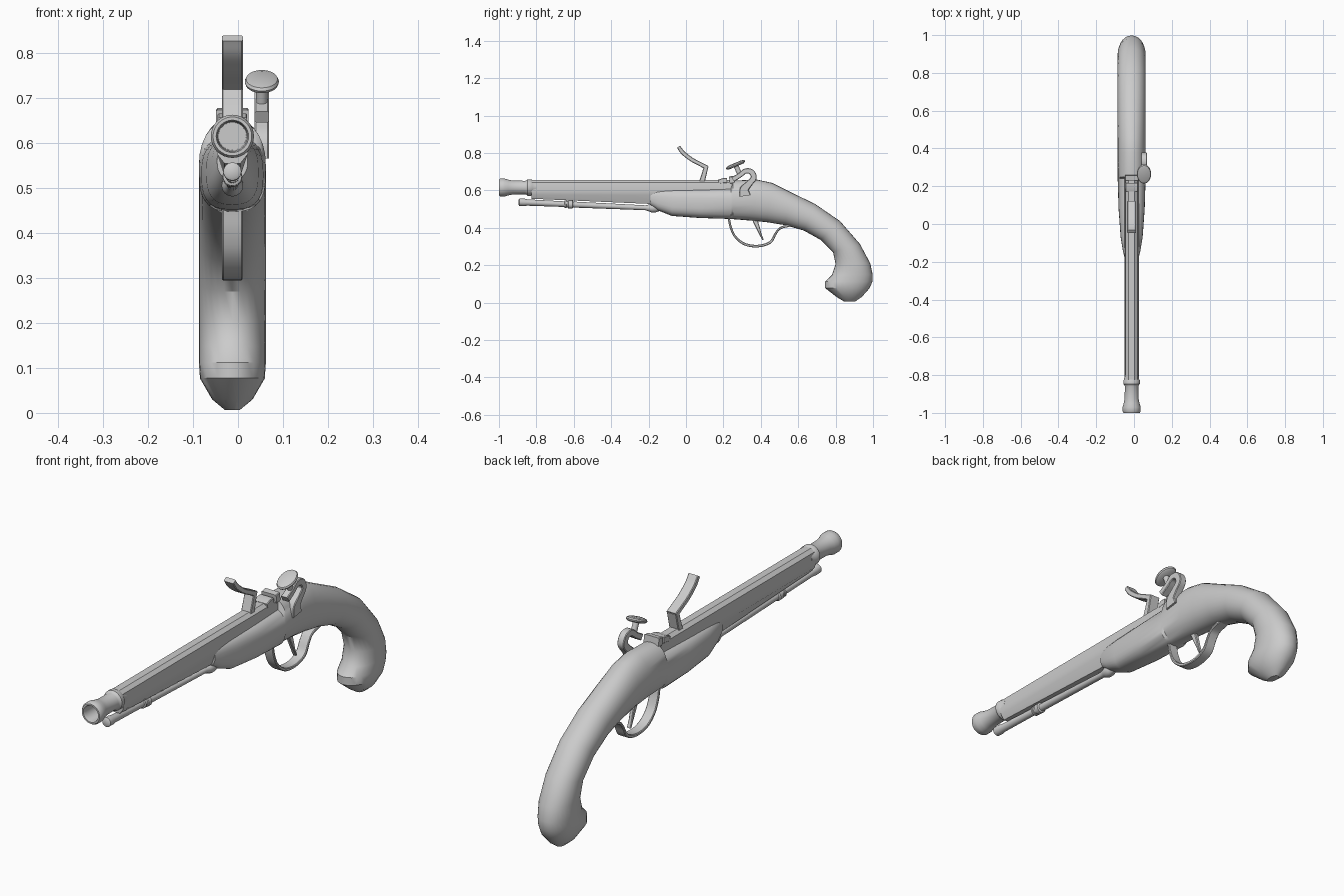
import bpy, bmesh, math
from mathutils import Vector

CX = -0.0125  # centre plane of the stock and barrel


def finish(name, bm, angle=35):
    bmesh.ops.remove_doubles(bm, verts=bm.verts, dist=1e-5)
    bmesh.ops.recalc_face_normals(bm, faces=bm.faces)
    me = bpy.data.meshes.new(name)
    bm.to_mesh(me)
    bm.free()
    ob = bpy.data.objects.new(name, me)
    bpy.context.collection.objects.link(ob)
    bpy.ops.object.select_all(action='DESELECT')
    ob.select_set(True)
    bpy.context.view_layer.objects.active = ob
    bpy.ops.object.shade_smooth_by_angle(angle=math.radians(angle))
    return ob


def loft(name, rings, angle=35):
    bm = bmesh.new()
    vs = [[bm.verts.new(p) for p in r] for r in rings]
    n = len(vs[0])
    for a, b in zip(vs, vs[1:]):
        for i in range(n):
            j = (i + 1) % n
            bm.faces.new((a[i], a[j], b[j], b[i]))
    bm.faces.new(vs[0])
    bm.faces.new(vs[-1])
    return finish(name, bm, angle)


def lathe(name, start, end, profile, seg=24):
    """Round part on an axis from start to end; profile is (distance, radius)."""
    a = Vector(start)
    d = (Vector(end) - a).normalized()
    u = d.cross(Vector((1, 0, 0))).normalized()
    w = d.cross(u)
    rings = [[a + d * t + (u * math.cos(k) + w * math.sin(k)) * r
              for k in (2 * math.pi * i / seg for i in range(seg))] for t, r in profile]
    return loft(name, rings)


def smooth_path(pts, sub=5):
    """Catmull-Rom through tuples of any length."""
    p = [Vector(q) for q in pts]
    p = [2 * p[0] - p[1]] + p + [2 * p[-1] - p[-2]]
    out = []
    for i in range(1, len(p) - 2):
        a, b, c, d = p[i - 1:i + 3]
        for s in range(sub):
            t = s / sub
            out.append(0.5 * (2 * b + (c - a) * t + (2 * a - 5 * b + 4 * c - d) * t * t
                              + (3 * b - a - 3 * c + d) * t ** 3))
    return out + [p[-2]]


def ribbon(name, pts, x, half, bevel=0.003, sub=5):
    """Bar swept along (y, z, half thickness) points in the side plane."""
    path = smooth_path(pts, sub) if sub > 1 else [Vector(q) for q in pts]
    rings = []
    for i, q in enumerate(path):
        a, b = path[max(i - 1, 0)], path[min(i + 1, len(path) - 1)]
        t = Vector((b[0] - a[0], b[1] - a[1])).normalized()
        h = q[2]
        c = min(bevel, h * 0.5)
        sec = [(-half, -h + c), (-half + c, -h), (half - c, -h), (half, -h + c),
               (half, h - c), (half - c, h), (-half + c, h), (-half, h - c)]
        rings.append([(x + sx, q[0] - t.y * s, q[1] + t.x * s) for sx, s in sec])
    return loft(name, rings, 30)


# Stock: (top y, top z, bottom y, bottom z, half width, squareness)
stations = [
    (-.19, .600, -.19, .520, .034, 2.5), (-.15, .607, -.15, .493, .045, 2.7),
    (-.07, .607, -.075, .463, .058, 2.8), (.08, .607, .075, .452, .069, 2.8),
    (.24, .612, .24, .447, .074, 2.7), (.25, .652, .25, .446, .0745, 2.2),
    (.38, .657, .35, .438, .0745, 2.1), (.46, .640, .43, .430, .0745, 2.1),
    (.556, .592, .53, .414, .0745, 2.1), (.69, .527, .63, .385, .0745, 2.1),
    (.823, .436, .72, .335, .0745, 2.1), (.93, .313, .786, .270, .0745, 2.1),
    (.985, .210, .800, .206, .0745, 2.1), (.998, .150, .780, .147, .0745, 2.1),
    (.997, .112, .743, .112, .0745, 2.1), (.980, .075, .743, .078, .072, 2.1),
    (.940, .030, .805, .030, .045, 2), (.905, .006, .845, .006, .016, 2)]
rings = []
for ty, tz, by, bz, w, e in stations:
    ring = []
    for i in range(28):
        k = 2 * math.pi * i / 28
        c, s = math.cos(k), math.sin(k)
        sx = math.copysign(abs(c) ** (2 / e), c)
        sv = math.copysign(abs(s) ** (2 / e), s)
        f = (sv + 1) / 2
        ring.append((CX + w * sx, by + (ty - by) * f, bz + (tz - bz) * f))
    rings.append(ring)
bm_stock = loft("stock", rings, 32)

# Faceted barrel with its slim fore-end
rings = []
for y, low in ((-.825, .555), (-.18, .527), (.25, .52)):
    half = [(.016, .655), (.032, .642), (.038, .60), (.034, .575), (.018, low)]
    rings.append([(CX + x, y, z) for x, z in half] + [(CX - x, y, z) for x, z in half[::-1]])
loft("barrel", rings, 20)

# Round muzzle with flare, hollow bore and ring
lathe("muzzle", (CX, -1, .615), (CX, 0, .615),
      [(.15, .031), (.012, .033), (0, .036), (.0, .043), (.008, .048), (.03, .048), (.05, .042),
       (.075, .037), (.14, .036), (.148, .039), (.153, .044), (.172, .044), (.178, .040), (.20, .037)], 32)

# Ramrod with its two pipes
lathe("ramrod", (CX, -.895, .537), (CX, -.13, .503),
      [(0, .014), (.004, .020), (.03, .020), (.045, .017), (.245, .015), (.247, .021), (.255, .021),
       (.257, .018), (.265, .018), (.267, .022), (.288, .022), (.292, .016), (.68, .013),
       (.70, .019), (.715, .024), (.735, .022), (.765, .010)])

# Trigger guard and trigger
ribbon("trigger_guard", [(.228, .455, .006), (.24, .40, .006), (.265, .35, .006), (.315, .312, .007),
                         (.385, .302, .007), (.45, .322, .007), (.48, .37, .006), (.505, .398, .006),
                         (.56, .415, .008)], CX, .023)
ribbon("trigger", [(.365, .45, .014), (.385, .40, .010), (.398, .365, .006), (.412, .335, .004)],
       CX, .009)

# Frizzen: upright foot and curved striking plate
ribbon("frizzen_plate", [(-.040, .833, .010), (-.015, .800, .011), (.03, .765, .011),
                         (.075, .741, .011), (.115, .720, .012)], CX, .0235)
ribbon("frizzen_foot", [(.108, .728, .012), (.098, .69, .013), (.085, .645, .015)], CX, .0235, sub=1)

# Breech blocks behind the frizzen
ribbon("pan_front", [(.175, .645, .012), (.20, .652, .014), (.218, .652, .014)], CX, .033, sub=1)
ribbon("pan_rear", [(.232, .655, .019), (.258, .658, .020)], CX, .036, sub=1)

# Lock: round cock base, swan neck, lower jaw, screw and top plate
LX = .053
lathe("cock_base", (.035, .36, .555), (.1, .36, .555),
      [(0, .082), (.028, .082), (.034, .078)], 32)
ribbon("cock_neck", [(.315, .57, .030), (.312, .605, .024), (.338, .637, .017), (.362, .667, .016),
                     (.350, .698, .015), (.318, .703, .014), (.290, .682, .013), (.250, .658, .014)],
       LX, .016)
n = Vector((0, -.39, .92)).normalized()
plate = Vector((LX, .265, .737))
lathe("cock_screw", plate - n * .065, plate, [(0, .013), (.066, .013)], 16)
disc = lathe("cock_top_plate", plate - n * .010, plate,
             [(0, .030), (.004, .036), (.010, .038), (.016, .035), (.020, .024)], 28)
# stretch the plate along the lock
t = Vector((0, .92, .39)).normalized()
for v in disc.data.vertices:
    d = (v.co - plate).dot(t)
    v.co += t * d * .45
